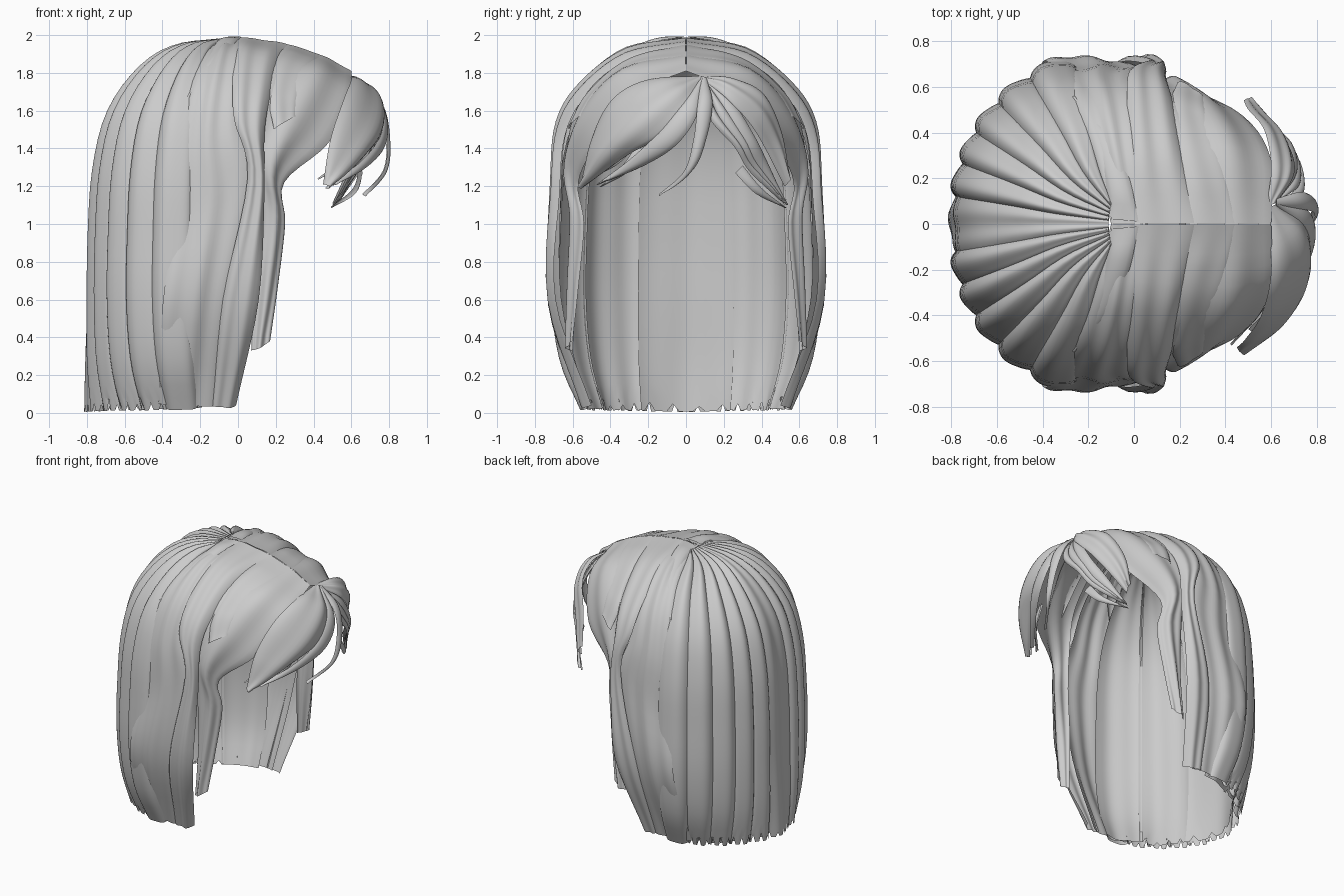
import bpy, math, random
from mathutils import Vector

random.seed(4)
CENTRE = Vector((0, 0, 0.9))


def spline(pts, t):
    """Catmull-Rom point on a list of Vectors, t in 0..1"""
    n = len(pts) - 1
    i = min(int(t * n), n - 1)
    f = t * n - i
    b, c = pts[i], pts[i + 1]
    a = pts[i - 1] if i > 0 else b * 2 - c
    d = pts[i + 2] if i + 2 <= n else c * 2 - b
    return 0.5 * (2 * b + (c - a) * f + (2 * a - 5 * b + 4 * c - d) * f * f
                  + (3 * b - a - 3 * c + d) * f ** 3)


def lock(name, guides, bulge=0.04, ripple=0.0, waves=3, teeth=0.0, side=1, nu=16, nv=30):
    """Sheet of hair lofted across guide curves (root to tip), arched outward and rippled"""
    guides = [[Vector((p[0], p[1] * side, p[2])) for p in g] for g in guides]

    def base(u, v):
        return spline([spline(g, v) for g in guides], u)

    verts, faces, e = [], [], 0.02
    for j in range(nv + 1):
        v = j / nv
        for i in range(nu + 1):
            u = i / nu
            p = base(u, v)
            vm = min(max(v, 0.04), 0.96)
            um = min(max(u, e), 1 - e)
            du = base(um + e, vm) - base(um - e, vm)
            dv = base(um, vm + e) - base(um, vm - e)
            n = du.cross(dv)
            out = p - CENTRE
            if p.z < 1.4:
                out.z = 0
            n = n.normalized() if n.length > 1e-8 else out.normalized()
            if n.dot(out) < 0:
                n = -n
            env = min(1, v * 4 + 0.3)
            h = bulge * (math.sin(math.pi * u) ** 0.6 if 0 < u < 1 else 0)
            h += ripple * math.sin(2 * math.pi * waves * u + 1.3 * v) * math.sin(math.pi * u)
            q = p + n * h * env
            if teeth and j == nv:
                q.z += teeth * (i % 4 == 2) * random.uniform(0.6, 1.2)
            verts.append(q)
    w = nu + 1
    for j in range(nv):
        for i in range(nu):
            a = j * w + i
            faces.append((a, a + 1, a + w + 1, a + w))
    me = bpy.data.meshes.new(name)
    me.from_pydata(verts, [], faces)
    ob = bpy.data.objects.new(name, me)
    bpy.context.collection.objects.link(ob)
    bpy.ops.object.select_all(action='DESELECT')
    ob.select_set(True)
    bpy.context.view_layer.objects.active = ob
    bpy.ops.object.shade_smooth_by_angle(angle=math.radians(45))
    return ob


# Back hair: profile (radius factor, height) swung around the crown
PROFILE = [(0.12, 1.97), (0.34, 1.92), (0.62, 1.79), (0.84, 1.57), (0.945, 1.28),
           (0.98, 0.95), (0.99, 0.6), (1.01, 0.28), (1.02, 0.005)]


def back_guide(deg, lift=0.0, drop=0.0):
    a = math.radians(deg)
    s = abs(math.sin(a))
    pts = []
    for k, (f, z) in enumerate(PROFILE):
        r = (0.67 + 0.06 * s + lift) * f
        low = max(0, (0.55 - z) / 0.55)
        r *= 1 - 0.26 * s * low ** 1.5
        x = -0.1 - r * math.cos(a) if k else -0.09 - 0.02 * math.cos(a)
        pts.append((x, r * math.sin(a), z - drop * (z > 1.4) + 0.025 * s * (z < 0.1)))
    return pts


lock("back_centre_lock", [back_guide(d, 0.005) for d in (-12, 0, 12)], 0.025, 0.008, 1.5, 0.04, nu=20)
# Broad smooth under-layer seen from inside
lock("under_back_centre", [back_guide(d, -0.035, 0.03) for d in (-24, -8, 8, 24)], 0.02, 0.006, 2, 0.04)
for side, tag in ((-1, "right"), (1, "left")):
    lock(f"under_back_{tag}", [back_guide(d, -0.04, 0.03) for d in (23, 38, 54)], 0.025, 0.01, 1.5, 0.04, side)
    lock(f"under_side_{tag}", [back_guide(d, -0.04, 0.03) for d in (52, 66, 80)], 0.02, 0.008, 1.5, 0, side)
    for k, (a, b) in enumerate(((10, 24), (22, 36), (34, 49), (47, 63), (61, 78))):
        lock(f"back_lock_{tag}_{k}",
             [back_guide(a, 0.015), back_guide((a + b) / 2, 0.01), back_guide(b, -0.015)],
             0.035, 0.008, 1, 0.05 if k < 4 else 0.0, side, nu=14)

# Side hair guides falling from the centre parting
S0 = [(-0.1, .0, 1.975), (-.18, .3, 1.89), (-.26, .52, 1.71), (-.31, .63, 1.4),
      (-.34, .67, 1.0), (-.40, .71, .56), (-.42, .52, .05)]
S1 = [(0.06, 0, 1.975), (.03, .3, 1.91), (.02, .52, 1.73), (.02, .63, 1.5),
      (.09, .66, 1.2), (-.01, .66, .6), (-.08, .52, .04)]
S1B = [(0.0, 0, 1.985), (-.02, .3, 1.92), (-.03, .54, 1.75), (-.02, .67, 1.55),
       (.05, .70, 1.24), (-.08, .70, .6), (-.14, .54, .04)]
S2 = [(0.28, 0, 1.945), (.21, .31, 1.86), (.17, .53, 1.68), (.14, .64, 1.47),
      (.14, .67, 1.15), (.11, .69, .6), (-.01, .50, .04)]
F0 = [(0.2, 0, 1.95), (.12, .32, 1.85), (.08, .54, 1.67), (.06, .61, 1.4),
      (.08, .60, 1.1), (.08, .58, .7), (.07, .60, .33)]
F1 = [(0.42, 0, 1.89), (.37, .32, 1.80), (.27, .52, 1.59), (.16, .61, 1.32),
      (.18, .58, 1.05), (.15, .59, .68), (.11, .60, .34)]
F2 = [(0.60, 0, 1.81), (.60, .28, 1.69), (.48, .47, 1.43), (.245, .57, 1.22),
      (.25, .54, 1.0), (.21, .57, .66), (.17, .60, .38)]
C0 = [(0.24, 0, 1.955), (.18, .31, 1.86), (.16, .52, 1.68), (.19, .62, 1.50)]
C1 = [(0.46, 0, 1.885), (.39, .28, 1.83), (.33, .46, 1.70), (.31, .545, 1.57)]
for side, tag in ((-1, "right"), (1, "left")):
    lock(f"side_rear_lock_{tag}", [S0, S1], 0.035, 0.008, 2.5, 0, side, nu=20)
    lock(f"side_front_lock_{tag}", [S1B, S2], 0.035, 0.010, 1.5, 0, side)
    lock(f"face_lock_{tag}", [F0, F1, F2], 0.03, 0.012, 2, 0, side, nu=20)
    lock(f"temple_lock_{tag}", [C0, C1], 0.022, 0.006, 1, 0, side)
    # Raised tuft where the parting meets the crown
    lock(f"crown_tuft_{tag}", [[(-.1, .02, 1.98), (-.13, .2, 1.94), (-.2, .4, 1.83), (-.27, .54, 1.66)],
                               [(.02, .01, 1.99), (-.02, .2, 1.955), (-.1, .4, 1.85), (-.25, .55, 1.66)]],
         0.022, side=side, nu=10, nv=16)

# Large swept fringe on the -y side
lock("fringe_large", [
    [(.58, .08, 1.78), (.60, -.2, 1.765), (.56, -.39, 1.66), (.49, -.50, 1.45), (.45, -.54, 1.21)],
    [(.60, .08, 1.775), (.71, -.10, 1.67), (.71, -.27, 1.53), (.62, -.42, 1.38), (.46, -.54, 1.20)],
    [(.62, .09, 1.765), (.74, .02, 1.60), (.75, -.11, 1.47), (.66, -.30, 1.37), (.46, -.55, 1.19)]],
    0.035, 0.006, 2)
lock("fringe_middle", [
    [(.62, .08, 1.77), (.74, -.04, 1.62), (.75, -.16, 1.47), (.66, -.30, 1.34), (.50, -.46, 1.22)],
    [(.63, .09, 1.77), (.76, .06, 1.58), (.77, -.05, 1.42), (.68, -.22, 1.31), (.50, -.46, 1.21)]], 0.025, nu=10)
lock("fringe_hook", [
    [(.62, .08, 1.78), (.76, .06, 1.62), (.79, .04, 1.45), (.77, -.01, 1.28), (.66, -.14, 1.16)],
    [(.62, .11, 1.77), (.73, .14, 1.64), (.78, .11, 1.46), (.77, .04, 1.29), (.66, -.14, 1.155)]], 0.02, nu=8)

# Smaller fringe on the +y side, with thin strands at its lower edge
lock("fringe_small", [
    [(.58, .08, 1.78), (.60, .25, 1.77), (.57, .41, 1.69), (.50, .50, 1.50), (.48, .54, 1.27)],
    [(.62, .09, 1.765), (.70, .22, 1.66), (.67, .34, 1.53), (.59, .43, 1.38), (.50, .52, 1.20)]], 0.03, 0.006, 2)
for k in range(3):
    d, x = 0.045 * k, 0.015 * k
    lock(f"fringe_strand_{k}", [
        [(.62, .09, 1.77), (.68 + x, .25 - d, 1.64 - d / 2), (.67 + x, .36 - d, 1.47 - d / 3),
         (.60 + x, .43 - d, 1.33), (.50 + x, .53 - d / 3, 1.11 + d / 4)],
        [(.62, .11, 1.76), (.70 + x, .21 - d, 1.57), (.69 + x, .30 - d / 2, 1.41),
         (.62 + x, .38 - d / 2, 1.28), (.50 + x, .53 - d / 3, 1.10 + d / 4)]], 0.02, nu=8)
# Loose wisps below both fringes
for k, (y, z, x) in enumerate(((-.50, 1.24, .42), (-.43, 1.2, .47), (.50, 1.09, .49))):
    s = 1 if y > 0 else -1
    lock(f"fringe_wisp_{k}", [
        [(x + .15, y * .6, z + .22), (x + .12, y * .8, z + .10), (x, y * 1.05, z)],
        [(x + .17, y * .6 - .04 * s, z + .18), (x + .13, y * .8 - .03 * s, z + .07), (x, y * 1.05, z - .005)]],
        0.01, nu=6, nv=10)
